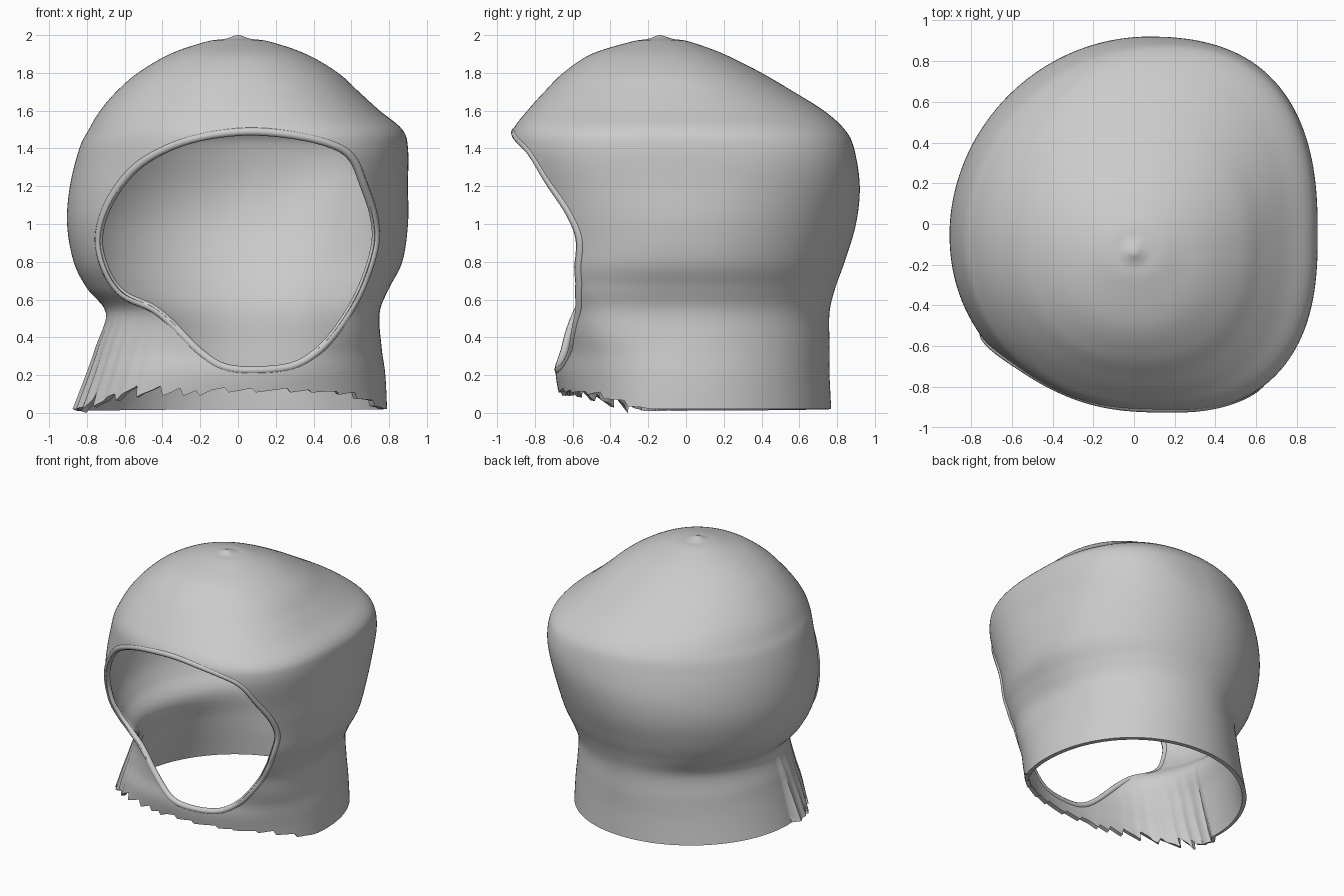
import bpy, bmesh, math, random

random.seed(4)
if "Cube" in bpy.data.objects:
    bpy.data.objects.remove(bpy.data.objects["Cube"])

grey = bpy.data.materials.new("light grey cloth")
grey.use_nodes = True
grey.diffuse_color = (0.6, 0.6, 0.6, 1)
grey.node_tree.nodes["Principled BSDF"].inputs["Base Color"].default_value = (0.6, 0.6, 0.6, 1)

# Extents of the cloth by height: z, -x, +x, front, back
PROFILE = [
    (2, -.01, .01, -.15, -.13), (1.98, -.07, .07, -.2, -.07),
    (1.965, -.17, .17, -.29, .02), (1.9, -.36, .36, -.5, .2),
    (1.8, -.53, .53, -.65, .4), (1.7, -.645, .64, -.75, .57),
    (1.6, -.73, .75, -.84, .73), (1.5, -.79, .87, -.915, .84),
    (1.4, -.84, .9, -.93, .89), (1.2, -.89, .9, -.92, .92),
    (1, -.905, .9, -.91, .9), (.8, -.87, .87, -.88, .84),
    (.66, -.8, .8, -.8, .79), (.53, -.7, .75, -.71, .76),
    (.35, -.74, .76, -.68, .76), (.2, -.78, .78, -.69, .76),
    (0, -.84, .79, -.65, .77)]

# Outline of the face opening: x, z
OPENING = [
    (.05, 1.48), (.3, 1.46), (.5, 1.41), (.6, 1.34), (.66, 1.2), (.71, 1.05),
    (.72, .9), (.67, .72), (.6, .57), (.5, .42), (.4, .32), (.28, .255),
    (.1, .235), (-.07, .25), (-.2, .33), (-.35, .48), (-.45, .56), (-.6, .63),
    (-.69, .75), (-.73, .92), (-.68, 1.1), (-.56, 1.27), (-.4, 1.38), (-.2, 1.45)]


def spline(points, steps, closed):
    """Catmull-Rom curve through the points."""
    n, out = len(points), []
    pick = (lambda i: points[i % n]) if closed else (lambda i: points[min(max(i, 0), n - 1)])
    for i in range(n if closed else n - 1):
        for s in range(steps):
            t = s / steps
            out.append(tuple(
                b + t / 2 * (c - a + t * (2 * a - 5 * b + 4 * c - d + t * (3 * (b - c) + d - a)))
                for a, b, c, d in zip(pick(i - 1), pick(i), pick(i + 1), pick(i + 2))))
    return out if closed else out + [points[-1]]


def smooth(a, b, v):
    t = min(max((v - a) / (b - a), 0), 1)
    return t * t * (3 - 2 * t)


LEVELS = spline(PROFILE, 6, False)


def section(z):
    """Centre, extents and bulge strength of the cross-section at a height."""
    upper, lower = LEVELS[0], LEVELS[-1]
    for upper, lower in zip(LEVELS, LEVELS[1:]):
        if lower[0] <= z:
            break
    t = min(max((upper[0] - z) / max(upper[0] - lower[0], 1e-6), 0), 1)
    extents = [a + (b - a) * t for a, b in zip(upper[1:], lower[1:])]
    bulge = math.exp(-((z - 1.4) / .3) ** 2)
    return .12 * bulge, -.05 - .09 * max(0, (z - 1.3) / .7), extents, bulge


def squareness(z, bulge, on_right, on_front):
    """Exponent of the cross-section in one quadrant."""
    if not on_right:
        return 2.1 if on_front else 1.95
    neck = math.exp(-((z - .5) / .2) ** 2) if on_front else 0
    return 2.1 + .45 * bulge + .9 * neck


def surface(angle, z):
    cx, cy, (left, right, front, back), bulge = section(z)
    c, s = math.cos(angle), math.sin(angle)
    rx = right - cx if c > 0 else cx - left
    ry = back - cy if s > 0 else cy - front
    e = 2 / squareness(z, bulge, c > 0, s < 0)
    return (cx + rx * math.copysign(abs(c) ** e, c),
            cy + ry * math.copysign(abs(s) ** e, s))


def front_y(x, z):
    cx, cy, (left, right, front, back), bulge = section(z)
    rx = right - cx if x > cx else cx - left
    p = squareness(z, bulge, x > cx, True)
    return cy - (cy - front) * max(0, 1 - abs((x - cx) / rx) ** p) ** (1 / p)


def finish(obj):
    obj.data.materials.clear()
    obj.data.materials.append(grey)
    bpy.ops.object.select_all(action='DESELECT')
    obj.select_set(True)
    bpy.context.view_layer.objects.active = obj


def add_mesh(name, bm):
    mesh = bpy.data.meshes.new(name)
    bm.to_mesh(mesh)
    bm.free()
    obj = bpy.data.objects.new(name, mesh)
    bpy.context.collection.objects.link(obj)
    return obj


# Hood shell with a frayed front hem and a loose flap on the -x side
COLUMNS = 240
BAND = .25
tears = []
while len(tears) < COLUMNS:
    width, depth = random.randint(4, 9), random.uniform(.03, .1)
    tears += [depth * k / width for k in range(width)]

bm = bmesh.new()
rings = []
for level in LEVELS[1:]:
    ring = []
    for i in range(COLUMNS):
        angle = math.tau * i / COLUMNS
        z = level[0]
        x, y = surface(angle, z)
        if z < BAND:
            hem = .02 + .1 * smooth(-.15, -.6, y)
            if y < -.25:
                hem += (tears[i] - .03) * (1 if x < -.15 else .4)
            z = hem + z * (BAND - hem) / BAND
            x, y = surface(angle, z)
        if x < 0 and y < -.12 and z < .55:
            loose = smooth(-.2, -.6, x) * (1 - z / .55)
            x -= loose * (.04 + .008 * math.sin(angle * 45))
            y -= loose * .04
        ring.append(bm.verts.new((x, y, z)))
    rings.append(ring)
tip = bm.verts.new((0, -.14, 2))
for i in range(COLUMNS):
    j = (i + 1) % COLUMNS
    bm.faces.new((tip, rings[0][i], rings[0][j]))
    for a, b in zip(rings, rings[1:]):
        bm.faces.new((a[i], b[i], b[j], a[j]))
hood = add_mesh("hood", bm)
finish(hood)
shell = hood.modifiers.new("thickness", 'SOLIDIFY')
shell.thickness = .03
shell.offset = -1
bpy.ops.object.modifier_apply(modifier=shell.name)

# Face opening cut through the front
outline = spline(OPENING, 5, True)
bm = bmesh.new()
near = [bm.verts.new((x, -1.5, z)) for x, z in outline]
far = [bm.verts.new((x, -.2, z)) for x, z in outline]
bm.faces.new(near)
bm.faces.new(far[::-1])
for i in range(len(outline)):
    j = (i + 1) % len(outline)
    bm.faces.new((near[i], far[i], far[j], near[j]))
bmesh.ops.recalc_face_normals(bm, faces=bm.faces)
cutter = add_mesh("opening_cutter", bm)
cutter.hide_render = True
cut = hood.modifiers.new("opening", 'BOOLEAN')
cut.operation = 'DIFFERENCE'
cut.solver = 'EXACT'
cut.object = cutter
bpy.ops.object.modifier_apply(modifier=cut.name)
bpy.data.objects.remove(cutter)
finish(hood)
bpy.ops.object.shade_smooth_by_angle(angle=math.radians(40))

# Rolled rim around the opening
curve = bpy.data.curves.new("face_rim", 'CURVE')
curve.dimensions = '3D'
curve.bevel_depth = .022
curve.bevel_resolution = 3
path = curve.splines.new('POLY')
path.points.add(len(outline) - 1)
path.use_cyclic_u = True
for point, (x, z) in zip(path.points, outline):
    x, z = x * 1.01, .87 + (z - .87) * 1.015
    point.co = (x, front_y(x, z) + .016, z, 1)
rim = bpy.data.objects.new("face_rim", curve)
bpy.context.collection.objects.link(rim)
finish(rim)
bpy.ops.object.convert(target='MESH')
bpy.ops.object.shade_smooth_by_angle(angle=math.radians(60))
